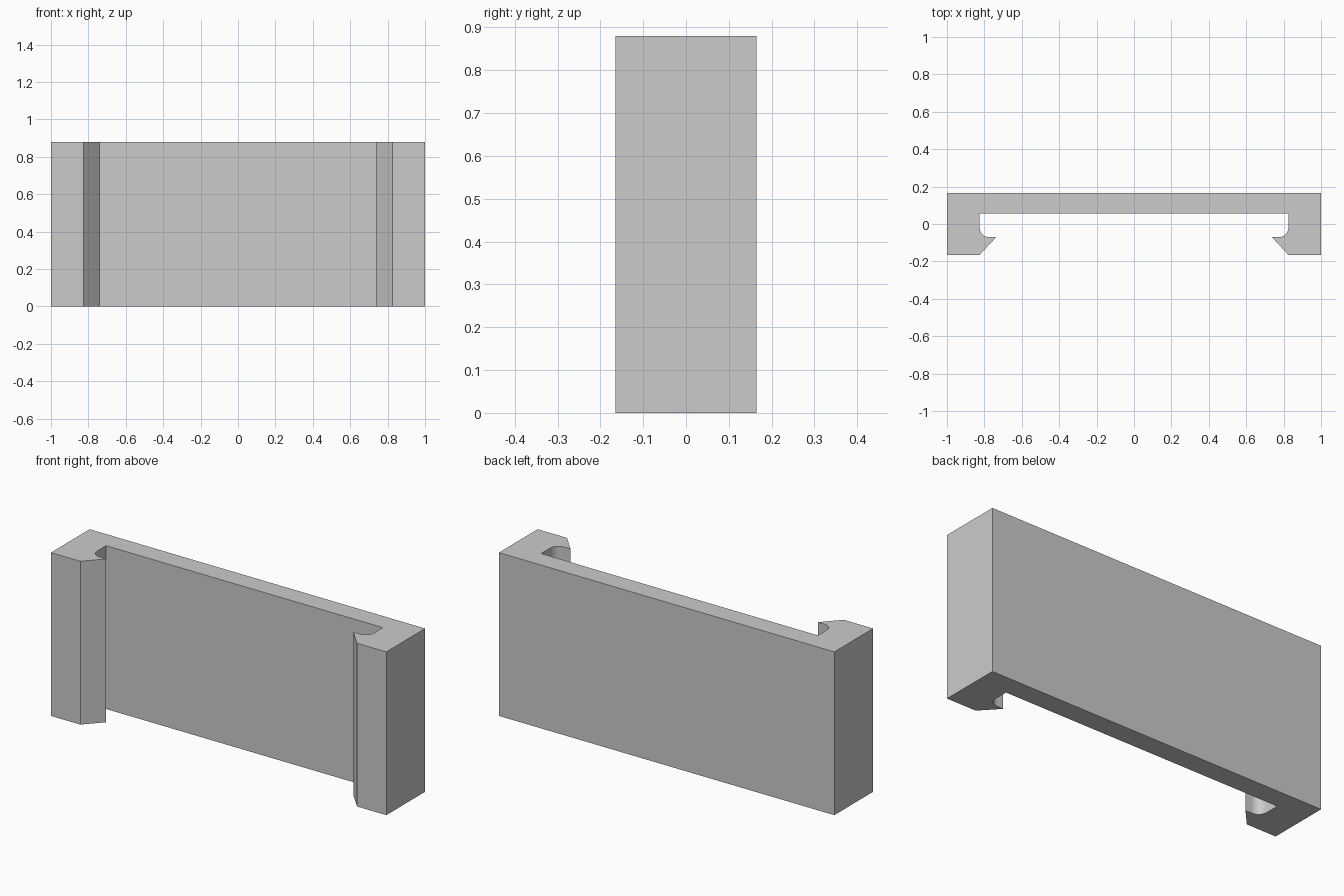
import bpy
import bmesh
from math import cos, sin, pi

cube = bpy.data.objects.get("Cube")
if cube:
    bpy.data.objects.remove(cube, do_unlink=True)

HEIGHT = 0.88
HALF_DEPTH = 0.165
WALL = 0.825       # inner face of each side arm
PANEL = 0.055      # front face of the back panel
LIP = -0.07        # rear face of each hook
RADIUS = 0.05      # rounded groove corner
TIP = 0.737        # inner edge of each hook

grey = bpy.data.materials.new("light grey")
grey.use_nodes = True
colour = (0.6, 0.6, 0.6, 1)
grey.diffuse_color = colour
grey.node_tree.nodes["Principled BSDF"].inputs["Base Color"].default_value = colour

# Half outline of the channel, from the hook's front round to the back
arc = [(WALL - RADIUS + RADIUS * cos(a), LIP + RADIUS - RADIUS * sin(a))
       for a in (pi / 2 * i / 12 for i in range(13))]
half = [(WALL, PANEL), *arc, (TIP, LIP), (WALL, -HALF_DEPTH),
        (1, -HALF_DEPTH), (1, HALF_DEPTH)]
outline = half + [(-x, y) for x, y in reversed(half)]

# Extrude the mirrored outline upward
bm = bmesh.new()
base = bm.faces.new([bm.verts.new((x, y, 0)) for x, y in outline])
top = bmesh.ops.extrude_face_region(bm, geom=[base], use_keep_orig=True)["geom"]
bmesh.ops.translate(bm, vec=(0, 0, HEIGHT),
                    verts=[v for v in top if isinstance(v, bmesh.types.BMVert)])
bmesh.ops.recalc_face_normals(bm, faces=bm.faces)
mesh = bpy.data.meshes.new("hooked_channel")
bm.to_mesh(mesh)
bm.free()
mesh.materials.append(grey)

channel = bpy.data.objects.new("hooked_channel", mesh)
bpy.context.collection.objects.link(channel)
bpy.ops.object.select_all(action="DESELECT")
channel.select_set(True)
bpy.context.view_layer.objects.active = channel
bpy.ops.object.shade_smooth_by_angle(angle=pi / 6)
